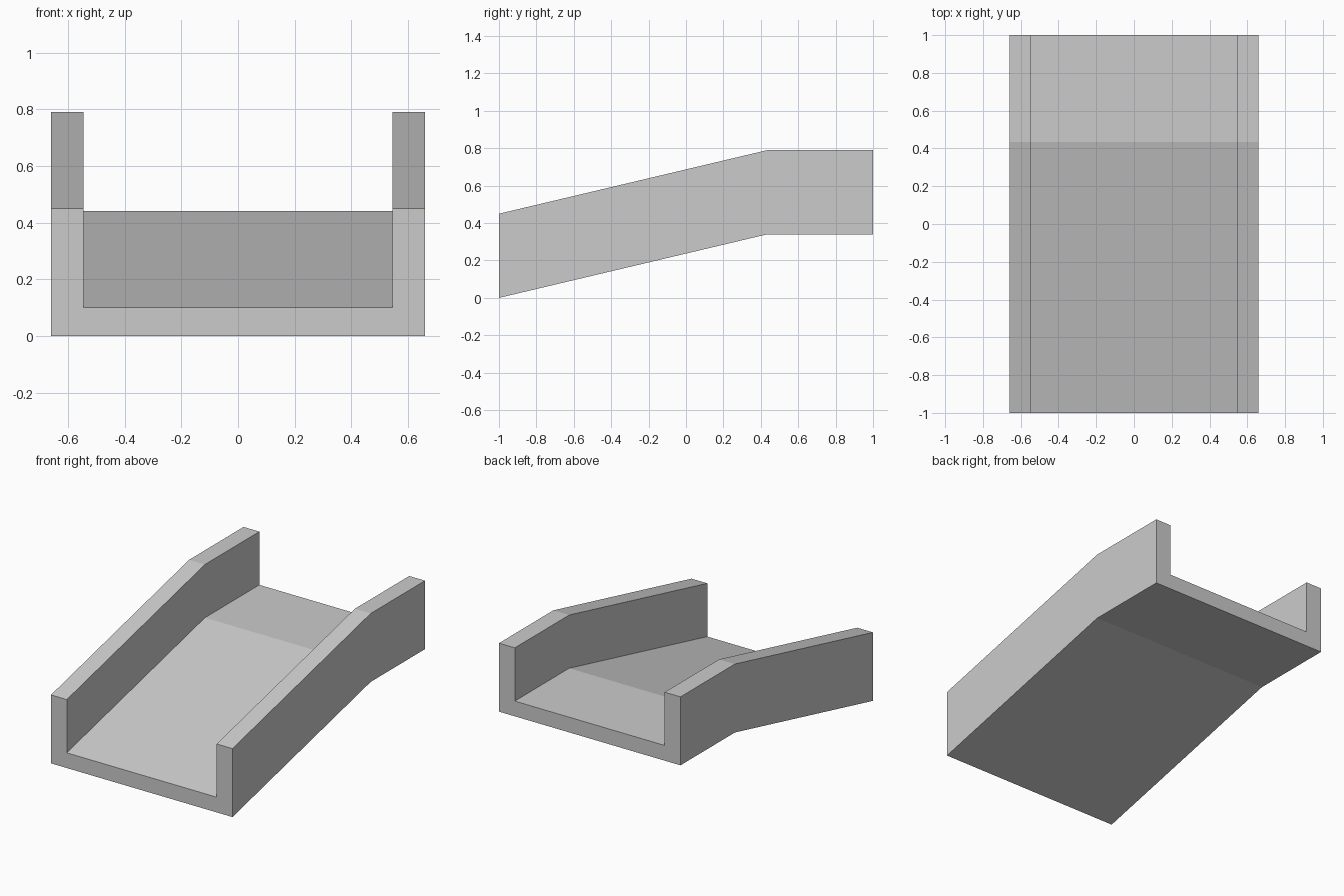
import bpy, bmesh

if "Cube" in bpy.data.objects:
    bpy.data.objects.remove(bpy.data.objects["Cube"])

# U-shaped cross-section (x, height above path), mirrored from its right half
half = [(0.66, 0.0), (0.66, 0.45), (0.545, 0.45), (0.545, 0.10)]
section = half + [(-x, h) for x, h in reversed(half)]
# Side path (y, z): sloped run, then level landing
path = [(-1.0, 0.0), (0.435, 0.34), (1.0, 0.34)]

bm = bmesh.new()
rings = [[bm.verts.new((x, y, z + h)) for x, h in section] for y, z in path]

# Skin between the upright cross-sections
n = len(section)
for a, b in zip(rings, rings[1:]):
    for i in range(n):
        j = (i + 1) % n
        bm.faces.new((a[i], a[j], b[j], b[i]))

# End caps
bm.faces.new(rings[0])
bm.faces.new(rings[-1][::-1])
bmesh.ops.recalc_face_normals(bm, faces=bm.faces[:])

# Ramp channel: floor with two side walls
mesh = bpy.data.meshes.new("ramp_channel")
bm.to_mesh(mesh)
bm.free()
bpy.context.collection.objects.link(bpy.data.objects.new("ramp_channel", mesh))
